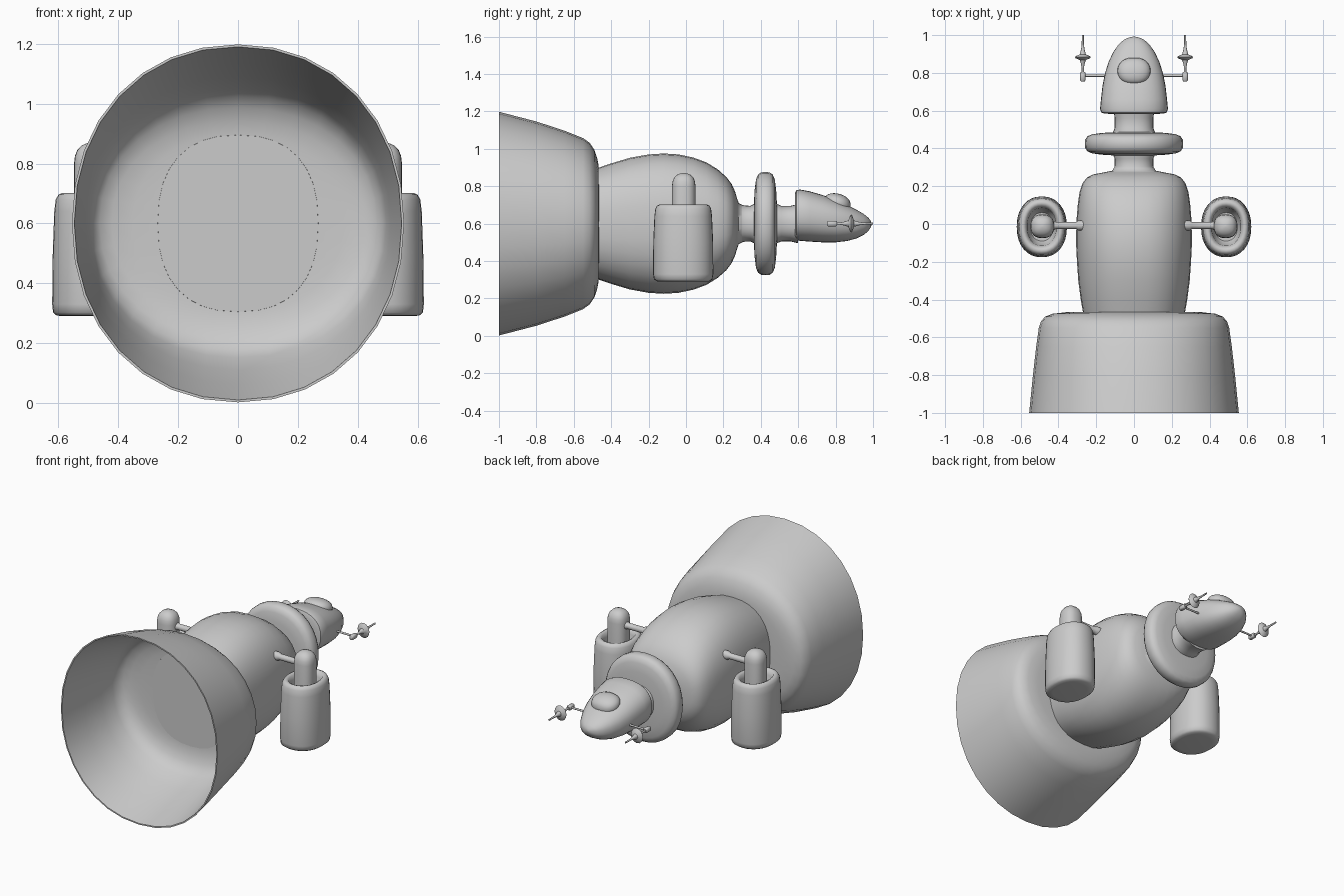
import bpy, bmesh, math

grey = bpy.data.materials.new("plain_grey")
grey.diffuse_color = (0.6, 0.6, 0.6, 1)


def loft(name, axis, centre, rows, power=2.0, seg=32, sharp=50):
    """Skin superellipse rings. Row = (position, half width, half height[, height offset])."""
    bm = bmesh.new()
    rings = []
    for row in rows:
        t, ra, rb = row[:3]
        off = row[3] if len(row) > 3 else 0
        ring = []
        for i in range(seg):
            a = 2 * math.pi * i / seg
            c, s = math.cos(a), math.sin(a)
            u = math.copysign(abs(c) ** (2 / power), c) * ra
            v = math.copysign(abs(s) ** (2 / power), s) * rb + off
            p = {"x": (t, u, v), "y": (u, t, v), "z": (u, v, t)}[axis]
            ring.append(bm.verts.new([p[k] + centre[k] for k in range(3)]))
        rings.append(ring)
    for r0, r1 in zip(rings, rings[1:]):
        for i in range(seg):
            j = (i + 1) % seg
            bm.faces.new((r0[i], r0[j], r1[j], r1[i]))
    bm.faces.new(rings[0])
    bm.faces.new(rings[-1])
    bmesh.ops.recalc_face_normals(bm, faces=bm.faces)
    me = bpy.data.meshes.new(name)
    bm.to_mesh(me)
    bm.free()
    me.shade_smooth()
    me.set_sharp_from_angle(angle=math.radians(sharp))
    me.materials.append(grey)
    ob = bpy.data.objects.new(name, me)
    bpy.context.collection.objects.link(ob)
    return ob


MID = (0, 0, 0.6)

# open bell: outer skin, rim, then inner skin and floor
outer = [(-0.466, 0.25, 0.26), (-0.467, 0.36, 0.31), (-0.475, 0.43, 0.35),
         (-0.49, 0.47, 0.395), (-0.515, 0.492, 0.432), (-0.55, 0.504, 0.457),
         (-0.65, 0.518, 0.497), (-0.8, 0.535, 0.546), (-1.0, 0.555, 0.598)]
inner = [(max(t - 0.012, -1.0), a - 0.008, b - 0.008) for t, a, b in reversed(outer)]
loft("bell", "y", MID, outer + inner, 2.12)

# main body
loft("body", "y", MID, [
    (-0.48, 0.268, 0.295), (-0.4, 0.282, 0.322), (-0.3, 0.295, 0.352),
    (-0.2, 0.302, 0.37), (-0.12, 0.306, 0.375), (-0.04, 0.306, 0.37),
    (0.04, 0.303, 0.353), (0.11, 0.297, 0.327), (0.17, 0.288, 0.29),
    (0.215, 0.273, 0.25), (0.245, 0.25, 0.21), (0.263, 0.215, 0.17),
    (0.273, 0.16, 0.135), (0.282, 0.115, 0.11), (0.3, 0.106, 0.1)], 2.4)

# neck, flared where it meets the neighbouring parts
loft("neck", "y", MID, [
    (0.26, 0.13, 0.12), (0.285, 0.108, 0.105), (0.31, 0.102, 0.097),
    (0.345, 0.102, 0.095), (0.375, 0.115, 0.11), (0.475, 0.115, 0.11),
    (0.51, 0.102, 0.095), (0.56, 0.102, 0.095), (0.6, 0.108, 0.105)], 2.3)

# collar disc
loft("collar_disc", "y", MID, [
    (0.362, 0.09, 0.09), (0.367, 0.17, 0.18), (0.374, 0.222, 0.235),
    (0.385, 0.247, 0.262), (0.402, 0.258, 0.274), (0.425, 0.26, 0.276),
    (0.447, 0.258, 0.274), (0.464, 0.247, 0.262), (0.475, 0.222, 0.235),
    (0.482, 0.17, 0.18), (0.487, 0.09, 0.09)], 2.1)

# head, given as (y, half width, bottom z, top z)
head = [(0.583, 0.1, 0.55, 0.72), (0.584, 0.155, 0.52, 0.765), (0.59, 0.173, 0.511, 0.779),
        (0.61, 0.18, 0.508, 0.782), (0.66, 0.175, 0.504, 0.773), (0.73, 0.167, 0.5, 0.753),
        (0.8, 0.153, 0.5, 0.727), (0.86, 0.134, 0.507, 0.7), (0.91, 0.11, 0.52, 0.675),
        (0.95, 0.082, 0.54, 0.652), (0.975, 0.054, 0.56, 0.632), (0.988, 0.026, 0.58, 0.615),
        (0.992, 0.004, 0.594, 0.6)]
loft("head", "y", (0, 0, 0), [(y, w, (t - b) / 2, (t + b) / 2) for y, w, b, t in head], 2.35)

# canopy bump on the head
loft("canopy", "y", (0, 0.81, 0.71), [
    (-0.07 * math.cos(math.pi * k / 12), 0.087 * math.sin(math.pi * k / 12) ** 0.8 + 0.001,
     0.05 * math.sin(math.pi * k / 12) ** 0.8 + 0.001, 0.012 * math.cos(math.pi * k / 12))
    for k in range(13)], 2.3, 24)

for s, side in ((-1, "left"), (1, "right")):
    # side pod: hollow-topped tank
    loft(side + "_pod", "z", (s * 0.488, -0.015, 0), [
        (0.29, 0.09, 0.11), (0.292, 0.118, 0.142), (0.302, 0.13, 0.156),
        (0.33, 0.133, 0.161), (0.5, 0.131, 0.16), (0.64, 0.126, 0.154),
        (0.68, 0.121, 0.149), (0.696, 0.112, 0.14), (0.702, 0.1, 0.127),
        (0.696, 0.086, 0.112), (0.67, 0.077, 0.1), (0.62, 0.072, 0.094),
        (0.59, 0.06, 0.075)], 2.2)
    # round-topped post in the pod
    loft(side + "_post", "z", (s * 0.485, -0.012, 0), [
        (0.58, 0.063, 0.063), (0.8, 0.063, 0.063), (0.825, 0.06, 0.06),
        (0.845, 0.052, 0.052), (0.86, 0.038, 0.038), (0.868, 0.02, 0.02),
        (0.871, 0.005, 0.005)], 2.4, 24)
    # strut from the post to the body, with a small foot
    loft(side + "_strut", "x", (0, -0.008, 0.78), [
        (s * 0.22, 0.026, 0.026), (s * 0.296, 0.026, 0.026), (s * 0.306, 0.019, 0.019),
        (s * 0.415, 0.019, 0.019), (s * 0.425, 0.024, 0.024), (s * 0.46, 0.024, 0.024)], 2, 16)
    # thin arm from the head, end block and spiked tip
    loft(side + "_arm", "x", (0, 0.785, 0.6), [
        (s * 0.1, 0.006, 0.006), (s * 0.27, 0.006, 0.006)], 2, 12)
    loft(side + "_arm_block", "y", (s * 0.271, 0, 0.6), [
        (0.755, 0.01, 0.011), (0.76, 0.014, 0.015), (0.8, 0.014, 0.015),
        (0.806, 0.01, 0.011)], 3, 16)
    loft(side + "_spike", "y", (s * 0.271, 0, 0.6), [
        (0.8, 0.006, 0.006), (0.826, 0.006, 0.006), (0.845, 0.009, 0.01),
        (0.868, 0.016, 0.017), (0.877, 0.037, 0.042), (0.883, 0.042, 0.048),
        (0.889, 0.037, 0.042), (0.898, 0.016, 0.017), (0.925, 0.009, 0.009),
        (0.95, 0.006, 0.006), (1.0, 0.005, 0.005)], 2, 16)
